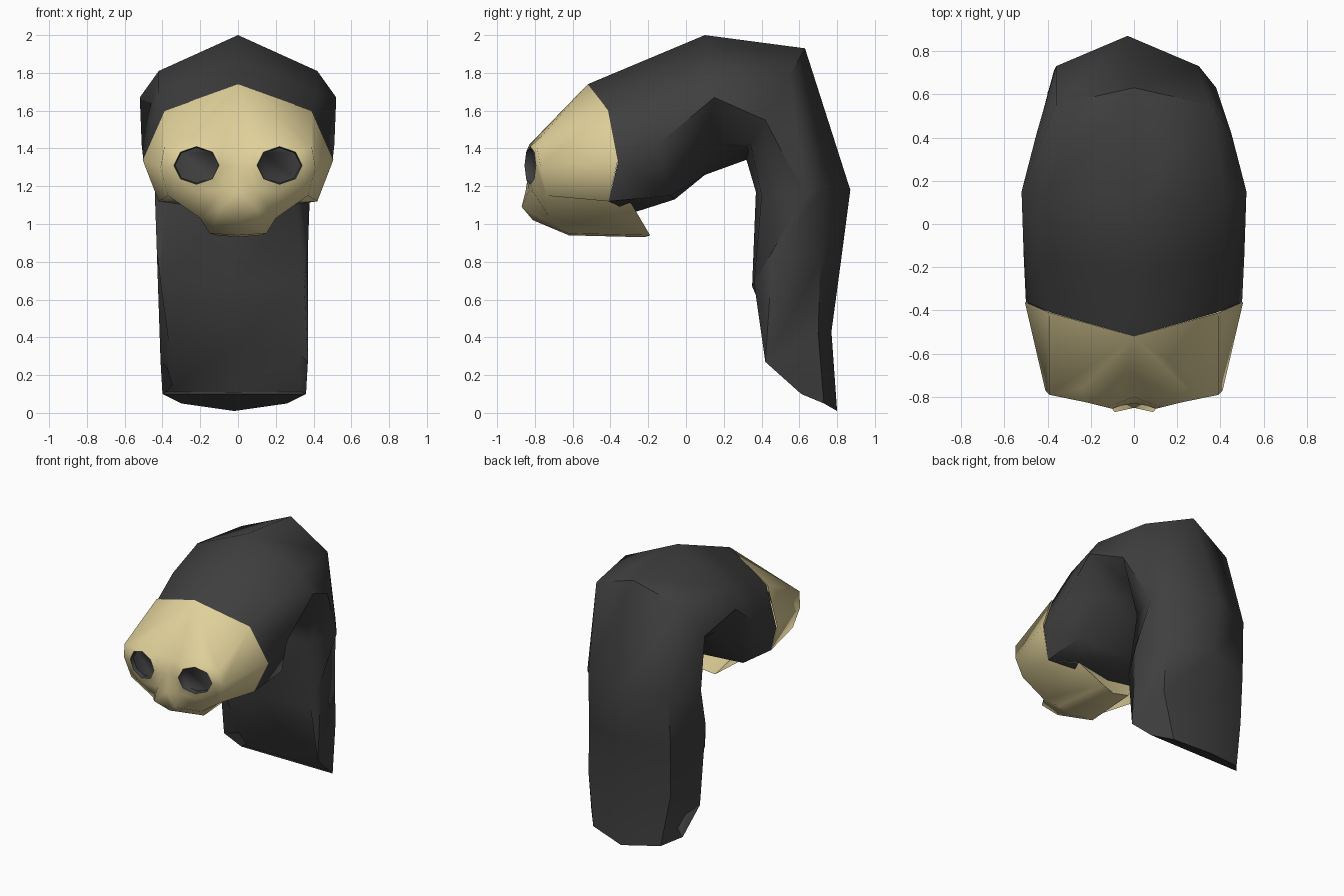
import bpy, bmesh, math

if "Cube" in bpy.data.objects:
    bpy.data.objects.remove(bpy.data.objects["Cube"])


def material(name, rgb):
    m = bpy.data.materials.new(name)
    m.diffuse_color = (*rgb, 1)
    m.use_nodes = True
    m.node_tree.nodes["Principled BSDF"].inputs["Base Color"].default_value = m.diffuse_color
    return m


BLACK = material("charcoal cloth", (0.05, 0.05, 0.05))
BONE = material("bone", (0.74, 0.63, 0.32))


def make(name, verts, faces, mats, angle, flip_test):
    """Mesh object with consistent normals; flip_test says if the first face is inside out."""
    me = bpy.data.meshes.new(name)
    me.from_pydata(verts, [], faces)
    bm = bmesh.new()
    bm.from_mesh(me)
    bmesh.ops.recalc_face_normals(bm, faces=bm.faces)
    bm.faces.ensure_lookup_table()
    if flip_test(bm.faces[0].normal):
        bmesh.ops.reverse_faces(bm, faces=bm.faces)
    bm.to_mesh(me)
    bm.free()
    for m in mats:
        me.materials.append(m)
    ob = bpy.data.objects.new(name, me)
    bpy.context.collection.objects.link(ob)
    bpy.ops.object.select_all(action='DESELECT')
    ob.select_set(True)
    bpy.context.view_layer.objects.active = ob
    bpy.ops.object.shade_smooth_by_angle(angle=math.radians(angle))
    return ob


# Hood and cape: rings of ridge, shoulder, edge, inner side, inner centre
# (x offset, left edge y shift, ridge yz, shoulder xyz, edge xyz, inner side xyz, centre yz)
STATIONS = [
    (0, 0, (-.52, 1.74), (.38, -.41, 1.60), (.50, -.36, 1.33), (.42, -.41, 1.12), (-.28, 1.06)),
    (0, 0, (-.21, 1.87), (.42, -.17, 1.70), (.51, -.15, 1.42), (.42, -.08, 1.15), (-.06, 1.13)),
    (0, 0, (.10, 2.00), (.42, .12, 1.81), (.52, .15, 1.67), (.32, .10, 1.43), (.10, 1.26)),
    (0, 0, (.63, 1.93), (.36, .55, 1.79), (.45, .42, 1.55), (.32, .34, 1.43), (.32, 1.34)),
    (-.03, -.18, (.87, 1.18), (.33, .73, 1.20), (.41, .63, 1.15), (.34, .40, 1.15), (.37, 1.17)),
    (-.03, -.08, (.82, .80), (.34, .71, .80), (.40, .46, .86), (.38, .36, .69), (.35, .67)),
    (-.02, 0, (.77, .43), (.34, .70, .42), (.39, .42, .27), (.34, .50, .32), (.53, .36)),
    (-.02, 0, (.80, .01), (.28, .73, .05), (.38, .61, .10), (.36, .61, .11), (.62, .11)),
]
verts, faces = [], []
for dx, left, ridge, *side, centre in STATIONS:
    verts.append((dx, *ridge))
    verts += [(dx + x, y, z) for x, y, z in side]
    verts.append((dx, *centre))
    shifts = (0, left, 0)
    verts += [(dx - x, y + s, z) for s, (x, y, z) in zip(shifts, reversed(side))]
for s in range(len(STATIONS) - 1):
    for i in range(8):
        j = (i + 1) % 8
        faces.append((8 * s + i, 8 * s + j, 8 * s + 8 + j, 8 * s + 8 + i))
end = 8 * (len(STATIONS) - 1)
faces += [(end, end + 1, end + 7), (end + 1, end + 2, end + 6, end + 7),
          (end + 2, end + 3, end + 5, end + 6), (end + 3, end + 4, end + 5)]
make("hood", verts, faces, [BLACK], 55, lambda n: n.z < 0)

# Skull mask, one half: T hood seam, O ring around eye, C centre line, N nose, M mouth, J jaw
P = {
    'T0': (0, -.52, 1.74), 'T1': (.39, -.41, 1.60), 'T2': (.505, -.36, 1.34), 'T3': (.42, -.41, 1.12),
    'O0': (.41, -.77, 1.30), 'O1': (.39, -.79, 1.41), 'O2': (.24, -.76, 1.47), 'O3': (.08, -.83, 1.42),
    'O4': (.06, -.84, 1.30), 'O5': (.09, -.83, 1.18), 'O6': (.22, -.81, 1.17), 'O7': (.37, -.74, 1.15),
    'C0': (0, -.80, 1.42), 'C1': (0, -.83, 1.30), 'C2': (0, -.85, 1.17),
    'N0': (0, -.81, 1.02), 'N1': (.09, -.87, 1.09), 'M': (.20, -.72, 1.03),
    'J0': (0, -.62, .94), 'J1': (.15, -.62, .95), 'B0': (0, -.22, .93), 'B1': (.11, -.19, .94),
    'K': (.24, -.29, 1.11), 'H': (0, -.28, 1.06),
}
F = ("T0 C0 O3 O2,T0 O2 O1 T1,T1 O1 O0 T2,T2 O0 O7 T3,C0 C1 O4 O3,C1 C2 O5 O4,C2 N0 N1 O5,"
     "O5 N1 M O6,O6 M O7,O7 M K T3,N0 J0 J1 N1,N1 J1 M,M J1 B1 K,J0 B0 B1 J1,K B1 B0 H")
names = list(P)
verts = list(P.values())
faces = [tuple(names.index(k) for k in f.split()) for f in F.split(',')]
# Eye opening: rim, then a shallow dark socket
n = len(verts)
for scale, depth in ((1, 0), (.94, .03)):
    for k in range(8):
        a = k * math.pi / 4
        x = .22 + .12 * scale * math.cos(a)
        verts.append((x, -.855 + .25 * (x - .1) + depth, 1.31 + .10 * scale * math.sin(a)))
o = names.index('O0')
socket = []
for k in range(8):
    j = (k + 1) % 8
    faces.append((o + k, o + j, n + j, n + k))
    socket.append((n + k, n + j, n + 8 + j, n + 8 + k))
socket.append(tuple(range(n + 8, n + 16)))
mask = make("skull_mask", verts, faces + socket, [BONE, BLACK], 70, lambda v: v.y > 0)
for p in mask.data.polygons:
    if all(v >= n for v in p.vertices):
        p.material_index = 1
mirror = mask.modifiers.new("both halves", 'MIRROR')
mirror.use_clip = True
